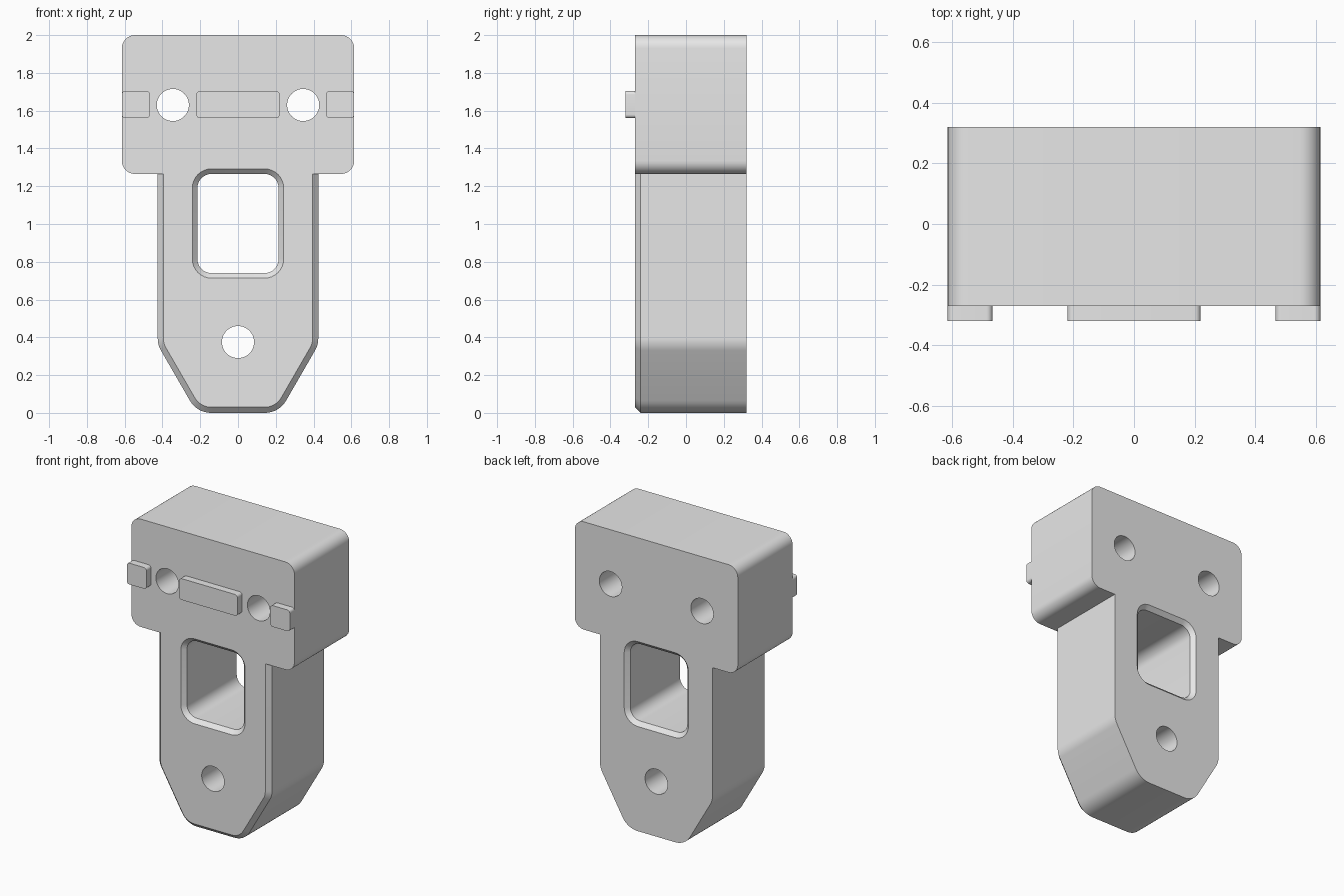
import bpy, bmesh, math
from mathutils import Vector

if "Cube" in bpy.data.objects:
    bpy.data.objects.remove(bpy.data.objects["Cube"])

FRONT, BACK = -0.27, 0.32
SEG = 8

grey = bpy.data.materials.new("light_grey")
grey.diffuse_color = (0.8, 0.8, 0.8, 1)
grey.use_nodes = True
grey.node_tree.nodes["Principled BSDF"].inputs["Base Color"].default_value = grey.diffuse_color


def rounded(corners):
    """Round each (x, z, radius) corner of a closed profile; radius 0 stays sharp."""
    out = []
    for i, (x, z, r) in enumerate(corners):
        p = Vector((x, z))
        if r == 0:
            out.append(p)
            continue
        a = (Vector(corners[i - 1][:2]) - p).normalized()
        b = (Vector(corners[(i + 1) % len(corners)][:2]) - p).normalized()
        half = a.angle(b) / 2
        centre = p + (a + b).normalized() * (r / math.sin(half))
        start = p + a * (r / math.tan(half)) - centre
        end = p + b * (r / math.tan(half)) - centre
        sweep = math.pi - 2 * half
        for k in range(SEG + 1):
            t = k / SEG
            out.append(centre + (start * math.sin((1 - t) * sweep)
                                 + end * math.sin(t * sweep)) / math.sin(sweep))
    return out


def box_profile(x0, x1, z0, z1, r):
    return rounded([(x0, z0, r), (x1, z0, r), (x1, z1, r), (x0, z1, r)])


def loft(name, layers):
    """Solid through (y, profile) layers with equal point counts."""
    bm = bmesh.new()
    rings = [[bm.verts.new((p.x, y, p.y)) for p in prof] for y, prof in layers]
    n = len(rings[0])
    for a, b in zip(rings, rings[1:]):
        for i in range(n):
            j = (i + 1) % n
            bm.faces.new((a[i], a[j], b[j], b[i]))
    bm.faces.new(rings[0])
    bm.faces.new(rings[-1])
    bmesh.ops.recalc_face_normals(bm, faces=bm.faces[:])
    me = bpy.data.meshes.new(name)
    bm.to_mesh(me)
    bm.free()
    me.materials.append(grey)
    ob = bpy.data.objects.new(name, me)
    bpy.context.collection.objects.link(ob)
    return ob


def activate(ob):
    bpy.ops.object.select_all(action='DESELECT')
    ob.select_set(True)
    bpy.context.view_layer.objects.active = ob


def cut(ob, cutter):
    mod = ob.modifiers.new("cut", 'BOOLEAN')
    mod.operation, mod.solver, mod.object = 'DIFFERENCE', 'EXACT', cutter
    activate(ob)
    bpy.ops.object.modifier_apply(modifier=mod.name)
    bpy.data.objects.remove(cutter)


def body_outline(c):
    """Head plus tapered stem; the stem is inset by c for the front chamfer."""
    w, zc, s, h = 0.425 - c, 0.36, math.cos(math.radians(30)), 0.5
    k = s * 0.425 - h * zc - c            # taper line: s*x - h*z = k
    half = [((k + h * c) / s, c, 0.13 - c), (w, (s * w - k) / h, 0.13 - c),
            (w, 1.265, 0), (0.615, 1.265, 0.07), (0.615, 2.0, 0.07)]
    return rounded(half + [(-x, z, r) for x, z, r in reversed(half)])


# Body with chamfered stem front
body = loft("bracket_body", [(FRONT, body_outline(0.03)),
                             (FRONT + 0.03, body_outline(0)),
                             (BACK, body_outline(0))])


# Window, flared at both ends
def window(o):
    return box_profile(-0.215 - o, 0.215 + o, 0.74 - o, 1.265 + o, 0.075 + o)


D = 0.027
cut(body, loft("window_cutter", [(FRONT - D, window(2 * D)), (FRONT + D, window(0)),
                                 (BACK - D, window(0)), (BACK + D, window(2 * D))]))

# Bolt holes
for x, z in ((-0.345, 1.63), (0.345, 1.63), (0, 0.375)):
    circle = [Vector((x + 0.085 * math.cos(a), z + 0.085 * math.sin(a)))
              for a in (2 * math.pi * i / 48 for i in range(48))]
    cut(body, loft("hole_cutter", [(-0.6, circle), (0.6, circle)]))

# Raised locating tabs on the front
parts = [body]
for name, x0, x1 in (("left_tab", -0.615, -0.467), ("centre_tab", -0.22, 0.22),
                     ("right_tab", 0.467, 0.615)):
    prof = box_profile(x0, x1, 1.56, 1.705, 0.02)
    parts.append(loft(name, [(-0.32, prof), (FRONT, prof)]))

for ob in parts:
    activate(ob)
    bpy.ops.object.shade_smooth_by_angle(angle=math.radians(28))
